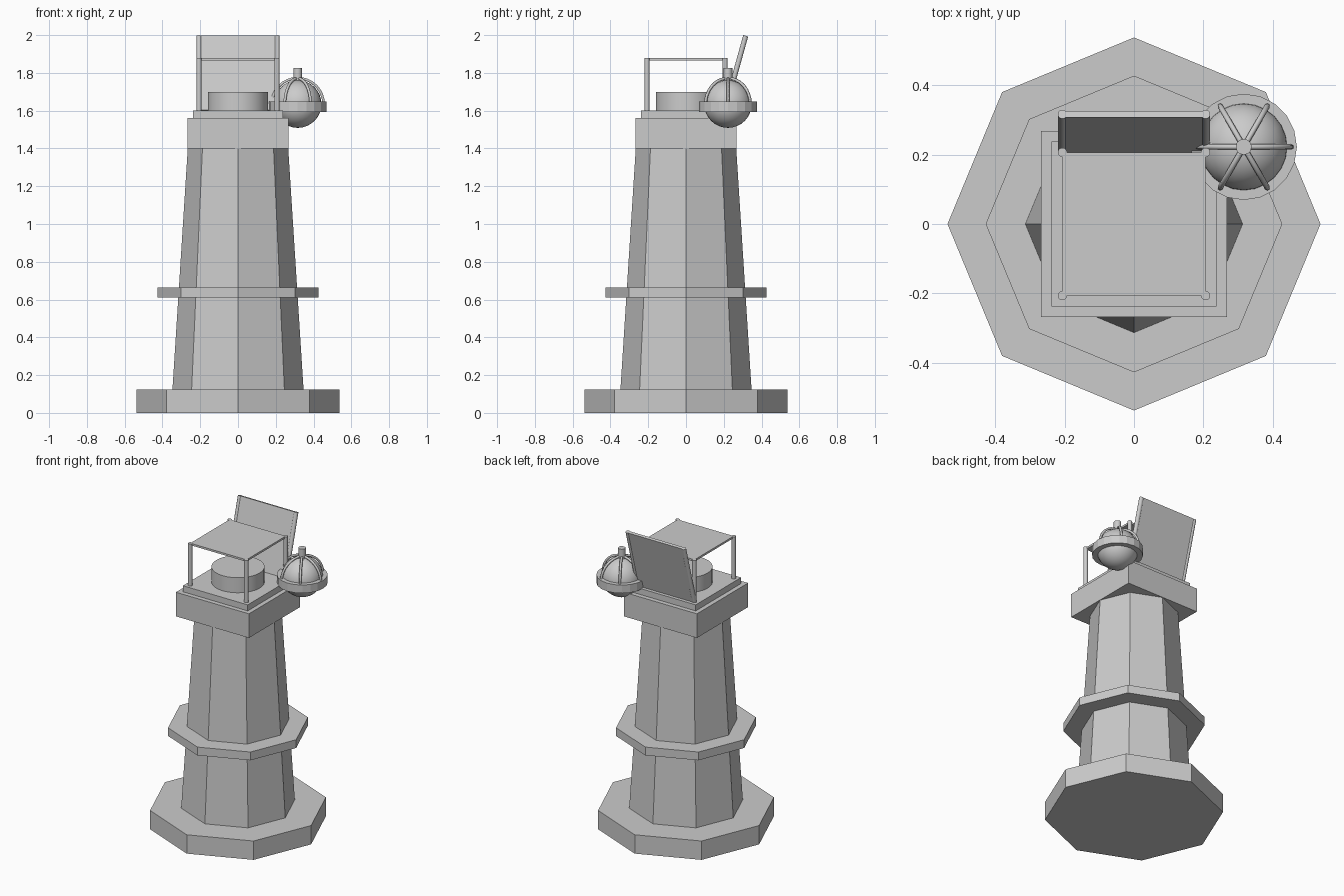
import bpy
from math import sin, cos, pi, radians
from mathutils import Vector

cube = bpy.data.objects.get("Cube")
if cube:
    bpy.data.objects.remove(cube, do_unlink=True)

stone = bpy.data.materials.new("plain_grey")
stone.use_nodes = True
GREY = (0.6, 0.6, 0.6, 1)
stone.diffuse_color = GREY
stone.node_tree.nodes["Principled BSDF"].inputs["Base Color"].default_value = GREY


def finish(name, smooth=False):
    ob = bpy.context.object
    ob.name = name
    ob.data.materials.clear()
    ob.data.materials.append(stone)
    if smooth:
        bpy.ops.object.shade_smooth_by_angle(angle=radians(40))
    return ob


def prism(name, r1, r2, z1, z2, sides, x=0, y=0, smooth=False):
    bpy.ops.mesh.primitive_cone_add(vertices=sides, radius1=r1, radius2=r2,
                                    depth=z2 - z1, location=(x, y, (z1 + z2) / 2))
    return finish(name, smooth)


def box(name, center, size, tilt=0):
    bpy.ops.mesh.primitive_cube_add(size=1, location=center, rotation=(tilt, 0, 0))
    bpy.context.object.scale = size
    return finish(name)


def rod(name, start, end, radius):
    a, b = Vector(start), Vector(end)
    bpy.ops.mesh.primitive_cylinder_add(vertices=12, radius=radius, depth=(b - a).length,
                                        location=(a + b) / 2)
    ob = finish(name, True)
    ob.rotation_euler = (b - a).to_track_quat("Z", "Y").to_euler()
    return ob


# Octagonal tower
prism("base_step", 0.537, 0.537, 0, 0.125, 8)
prism("tower_shaft", 0.347, 0.266, 0.125, 1.40, 8)
prism("gallery_ring", 0.427, 0.427, 0.61, 0.665, 8)

# Square head with the round drum
box("head_block", (0, 0, 1.48), (0.536, 0.536, 0.16))
box("head_plate", (0, 0, 1.58), (0.476, 0.476, 0.04))
prism("drum", 0.16, 0.16, 1.60, 1.70, 32, smooth=True)

# Flat canopy on four posts
P = 0.206
box("canopy", (0, 0, 1.872), (2 * P, 2 * P, 0.013))
for sx in (-1, 1):
    for sy in (-1, 1):
        rod("canopy_post", (sx * P, sy * P, 1.60), (sx * P, sy * P, 1.879), 0.0135)

# Leaning back panel between two rods
low, high = Vector((0, P, 1.60)), Vector((0, 0.316, 1.996))
lean = high - low
for sx in (-1, 1):
    side = Vector((sx * P, 0, 0))
    rod("panel_rod", low + side, high + side, 0.0135)
box("back_panel", (low + high) / 2, (2 * P, 0.018, lean.length),
    -lean.angle(Vector((0, 0, 1))))

# Globe lamp with band, cap and ribs
GX, GY, GZ, R = 0.316, 0.222, 1.635, 0.126
bpy.ops.mesh.primitive_uv_sphere_add(segments=24, ring_count=16, radius=R,
                                     location=(GX, GY, GZ))
finish("globe", True)
prism("globe_band", 0.153, 0.153, 1.594, 1.648, 20, GX, GY)
prism("globe_cap", 0.023, 0.023, 1.75, 1.825, 12, GX, GY, True)

curve = bpy.data.curves.new("globe_ribs", "CURVE")
curve.dimensions = "3D"
curve.bevel_depth = 0.008
curve.bevel_resolution = 1
curve.use_fill_caps = True
for k in range(6):
    turn = k * pi / 3
    spline = curve.splines.new("POLY")
    spline.points.add(8)
    for i, point in enumerate(spline.points):
        t = pi / 2 * i / 8
        reach = 0.137 * cos(t)
        point.co = (GX + reach * cos(turn), GY + reach * sin(turn), GZ + 0.137 * sin(t), 1)
curve.materials.append(stone)
ribs = bpy.data.objects.new("globe_ribs", curve)
bpy.context.collection.objects.link(ribs)
